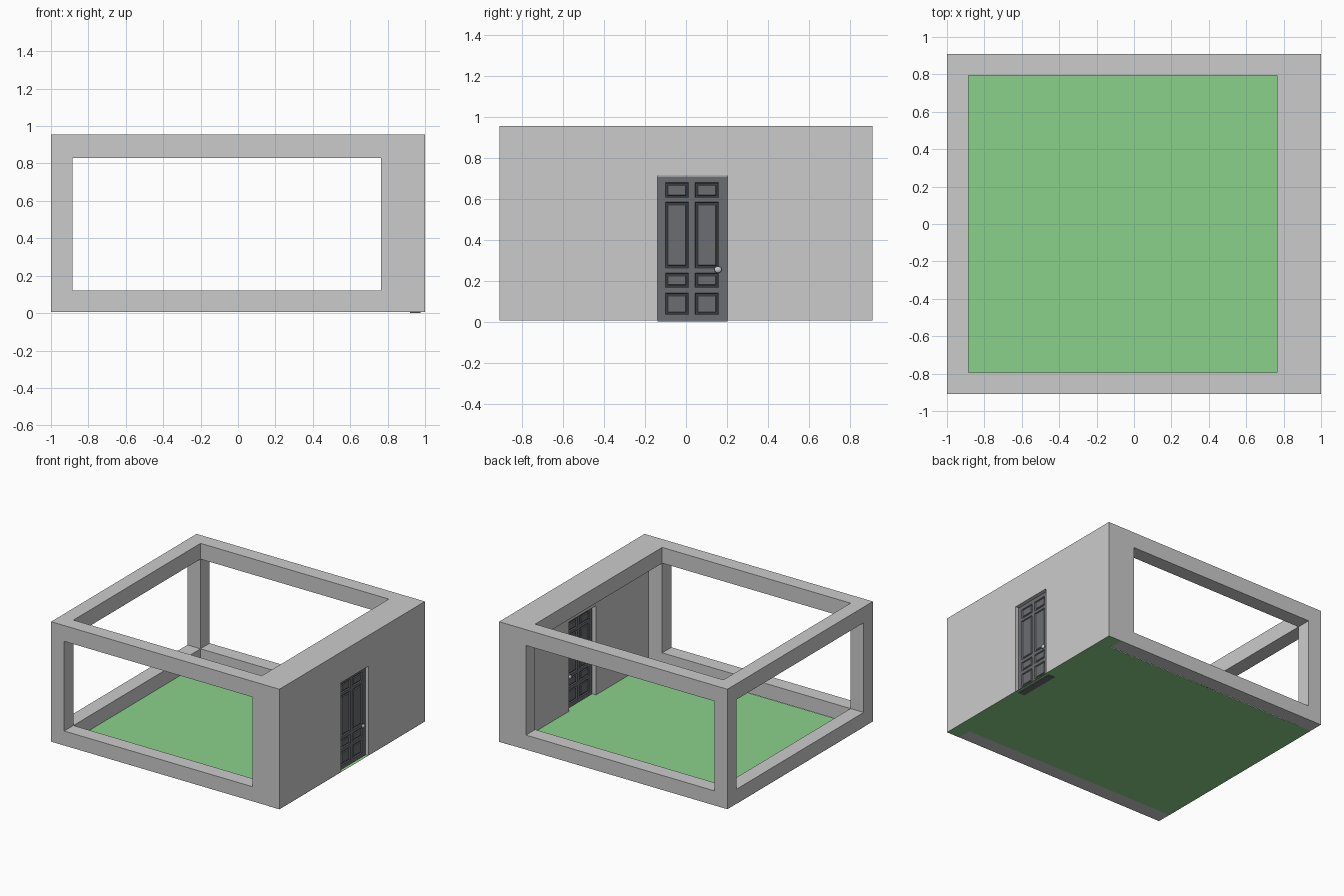
import bpy, bmesh
from mathutils import Vector

if "Cube" in bpy.data.objects:
    bpy.data.objects.remove(bpy.data.objects["Cube"])

BASE, TOP = 0.005, 0.955       # underside and top of the frame
LOW, HIGH = 0.12, 0.83         # sill and head of the openings
X, Y = 1.0, 0.91               # outer half sizes
XI, YI = 0.885, 0.795          # inner half sizes
XP = 0.765                     # inner edge of the wide right posts


def material(name, color):
    m = bpy.data.materials.new(name)
    m.diffuse_color = (*color, 1)
    m.use_nodes = True
    m.node_tree.nodes["Principled BSDF"].inputs["Base Color"].default_value = m.diffuse_color
    return m


def add_object(name, bm, mat=None):
    mesh = bpy.data.meshes.new(name)
    bm.to_mesh(mesh)
    bm.free()
    ob = bpy.data.objects.new(name, mesh)
    bpy.context.collection.objects.link(ob)
    if mat:
        mesh.materials.append(mat)
    return ob


def box(name, lo, hi):
    bm = bmesh.new()
    bmesh.ops.create_cube(bm, size=2)
    for v in bm.verts:
        v.co = Vector([h if c > 0 else l for c, l, h in zip(v.co, lo, hi)])
    return add_object(name, bm)


green = material("grass_green", (0.26, 0.64, 0.26))
dark = material("door_grey", (0.15, 0.155, 0.17))

# Frame with solid right wall: one block with its openings cut away
frame = box("room_frame", (-X, -Y, BASE), (X, Y, TOP))
cuts = {
    "interior": ((-XI, -YI, -0.5), (XI, YI, HIGH)),
    "roof_opening": ((-XI, -YI, 0.5), (XP, YI, 1.5)),
    "front_back_opening": ((-XI, -1.5, LOW), (XP, 1.5, HIGH)),
    "left_opening": ((-1.5, -YI, LOW), (-0.5, YI, HIGH)),
    "doorway": ((0.8, -0.14, -0.5), (1.5, 0.203, 0.712)),
}
bpy.context.view_layer.objects.active = frame
for name, (lo, hi) in cuts.items():
    cutter = box(name + "_cutter", lo, hi)
    cutter.hide_render = True
    mod = frame.modifiers.new(name, 'BOOLEAN')
    mod.operation, mod.solver, mod.object = 'DIFFERENCE', 'EXACT', cutter
    bpy.ops.object.modifier_apply(modifier=name)
    bpy.data.objects.remove(cutter)

# Floor, running out under the right wall
bm = bmesh.new()
outline = [(-X, -YI), (XI, -YI), (XI, -Y), (X, -Y), (X, Y), (XI, Y), (XI, YI), (-X, YI)]
bm.faces.new([bm.verts.new((x, y, BASE - 0.001)) for x, y in outline])
add_object("floor", bm, green)

# Door: gridded slab with moulded panels on both sides
ys = [-0.139, -0.101, 0.012, 0.044, 0.158, 0.202]
zs = [0.0, 0.035, 0.14, 0.167, 0.237, 0.262, 0.583, 0.605, 0.678, 0.708]
XO, XB = 0.975, 0.92           # outside and inside faces
bm = bmesh.new()
grid = [[bm.verts.new((XB, y, z)) for z in zs] for y in ys]
panels = []
for i in range(len(ys) - 1):
    for j in range(len(zs) - 1):
        bm.faces.new((grid[i][j], grid[i + 1][j], grid[i + 1][j + 1], grid[i][j + 1]))
        if i % 2 and j % 2:
            panels.append(((ys[i] + ys[i + 1]) / 2, (zs[j] + zs[j + 1]) / 2))
ext = bmesh.ops.extrude_face_region(bm, geom=bm.faces[:], use_keep_orig=True)
for v in ext["geom"]:
    if isinstance(v, bmesh.types.BMVert):
        v.co.x = XO
bmesh.ops.recalc_face_normals(bm, faces=bm.faces[:])
bm.normal_update()
sel = []
for f in bm.faces:
    c = f.calc_center_median()
    if abs(f.normal.x) > 0.9 and any(abs(c.y - a) < 0.005 and abs(c.z - b) < 0.005 for a, b in panels):
        sel.append(f)
for width, depth in ((0.006, -0.008), (0.007, 0.0), (0.006, 0.006)):
    bmesh.ops.inset_individual(bm, faces=sel, thickness=width, depth=depth)
add_object("door", bm, dark)

# Round knobs on both faces of the door
for name, face, side in (("outer_knob", XO, 1), ("inner_knob", XB, -1)):
    bm = bmesh.new()
    bmesh.ops.create_uvsphere(bm, u_segments=20, v_segments=12, radius=1)
    for v in bm.verts:
        v.co = Vector((face + side * 0.014 + v.co.x * 0.01, 0.156 + v.co.y * 0.018, 0.254 + v.co.z * 0.016))
    stem = bmesh.ops.create_cube(bm, size=1)["verts"]
    for v in stem:
        v.co = Vector((face + side * 0.004 + v.co.x * 0.016, 0.156 + v.co.y * 0.012, 0.254 + v.co.z * 0.012))
    knob = add_object(name, bm)
    for p in knob.data.polygons:
        p.use_smooth = len(p.vertices) == 3 or p.index < 240
